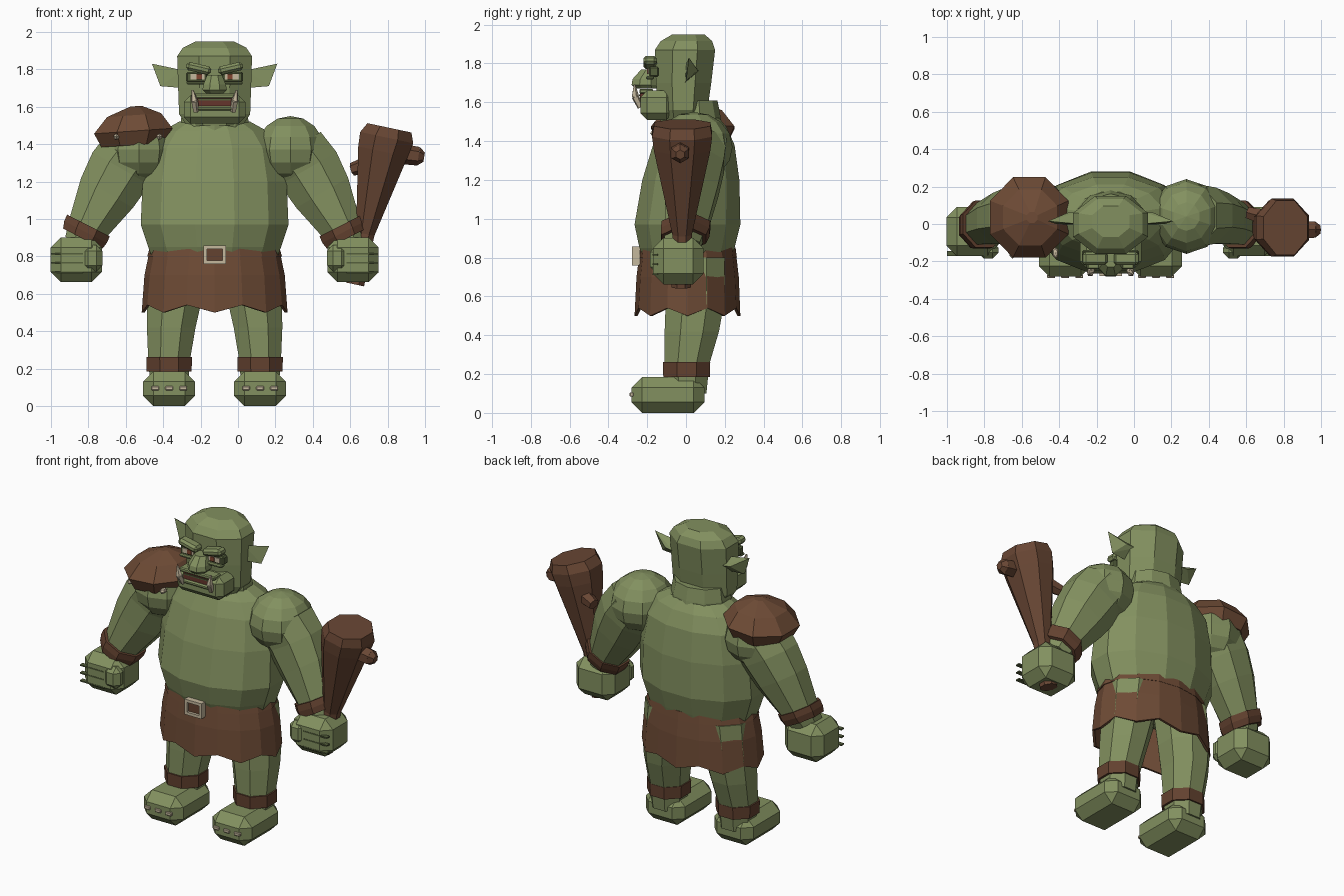
import bpy, bmesh, math
from mathutils import Vector, Matrix

if "Cube" in bpy.data.objects:
    bpy.data.objects.remove(bpy.data.objects["Cube"])

CX = -0.125  # body centre line


def material(name, rgb):
    m = bpy.data.materials.new(name)
    m.diffuse_color = (*rgb, 1)
    m.use_nodes = True
    m.node_tree.nodes["Principled BSDF"].inputs["Base Color"].default_value = m.diffuse_color
    return m


SKIN = material("green skin", (0.225, 0.28, 0.115))
CREASE = material("dark green crease", (0.09, 0.115, 0.045))
LEATHER = material("brown leather", (0.155, 0.07, 0.036))
STRAP = material("dark brown strap", (0.125, 0.054, 0.029))
WOOD = material("club wood", (0.14, 0.062, 0.034))
BONE = material("pale bone", (0.56, 0.48, 0.34))
MOUTH = material("dark red mouth", (0.13, 0.035, 0.025))
EYE = material("red brown iris", (0.22, 0.06, 0.03))


def finish(name, bm, mat):
    bmesh.ops.recalc_face_normals(bm, faces=bm.faces[:])
    me = bpy.data.meshes.new(name)
    bm.to_mesh(me)
    bm.free()
    me.materials.append(mat)
    ob = bpy.data.objects.new(name, me)
    bpy.context.collection.objects.link(ob)
    return ob


def loft(name, rings, n, mat, tilt=0, half=True, caps=True, zigzag=0):
    """Rings are (x, y, z, rx, ry); tilt turns every ring about the y axis."""
    bm = bmesh.new()
    loops = []
    t = math.radians(tilt)
    k = 1 / math.cos(math.pi / n) if half else 1
    for i, (x, y, z, rx, ry) in enumerate(rings):
        loop = []
        for j in range(n):
            a = math.tau * (j + (0.5 if half else 0)) / n
            u, v = rx * k * math.cos(a), ry * k * math.sin(a)
            dz = zigzag * (j % 2) if i == 0 else 0
            loop.append(bm.verts.new((x + u * math.cos(t), y + v, z + u * math.sin(t) + dz)))
        loops.append(loop)
    for a, b in zip(loops, loops[1:]):
        for j in range(n):
            bm.faces.new((a[j], a[(j + 1) % n], b[(j + 1) % n], b[j]))
    if caps:
        bm.faces.new(loops[0])
        bm.faces.new(loops[-1])
    return finish(name, bm, mat)


def span(z, hw, y0, y1, x=CX):
    """Horizontal ring from half width and front / back limits."""
    return (x, (y0 + y1) / 2, z, hw, (y1 - y0) / 2)


def box(name, c, size, mat, bevel=0, roll=0):
    bm = bmesh.new()
    bmesh.ops.create_cube(bm, size=1, matrix=Matrix.Diagonal((*size, 1)))
    if bevel:
        bmesh.ops.bevel(bm, geom=bm.edges[:], offset=bevel, segments=1, affect='EDGES')
    bm.transform(Matrix.Translation(c) @ Matrix.Rotation(math.radians(roll), 4, 'Y'))
    return finish(name, bm, mat)


def ball(name, c, r, mat, u=8, v=6):
    bm = bmesh.new()
    bmesh.ops.create_uvsphere(bm, u_segments=u, v_segments=v, radius=1,
                              matrix=Matrix.Translation(c) @ Matrix.Diagonal((*r, 1)))
    return finish(name, bm, mat)


def cone(name, a, b, r1, r2, mat, n=5):
    a, b = Vector(a), Vector(b)
    d = b - a
    m = Matrix.Translation((a + b) / 2) @ d.to_track_quat('Z', 'Y').to_matrix().to_4x4()
    bm = bmesh.new()
    bmesh.ops.create_cone(bm, cap_ends=True, segments=n, radius1=r1, radius2=r2,
                          depth=d.length, matrix=m)
    return finish(name, bm, mat)


# Torso and neck
loft("torso", [span(.78, .33, -.21, .23), span(.85, .355, -.24, .25), span(.97, .395, -.265, .28),
               span(1.2, .385, -.225, .275), span(1.38, .35, -.17, .25),
               span(1.47, .28, -.13, .21), span(1.52, .19, -.10, .17)], 12, SKIN)
loft("neck", [span(1.46, .185, -.12, .18), span(1.53, .18, -.12, .17),
              span(1.61, .165, -.11, .155)], 10, SKIN)

# Skirt with ragged hem, belt and buckle
skirt = loft("skirt", [span(.50, .39, -.265, .28), span(.70, .375, -.255, .272),
                       span(.82, .35, -.24, .258)], 16, LEATHER, half=False, caps=False, zigzag=.04)
skirt.modifiers.new("thickness", 'SOLIDIFY').thickness = 0.015
loft("belt", [span(.80, .36, -.245, .262), span(.853, .345, -.238, .255)], 16, LEATHER, half=False)
for dz in (-.04, .04):
    box("buckle_bar", (CX, -.257, .808 + dz), (.12, .04, .018), BONE)
for dx in (-.051, .051):
    box("buckle_side", (CX + dx, -.257, .808), (.018, .04, .09), BONE)
box("buckle_plate", (CX, -.245, .808), (.09, .03, .07), STRAP)

# Head, jaw, mouth and nose
loft("head", [span(1.50, .15, -.13, .10), span(1.56, .19, -.14, .11), span(1.70, .195, -.155, .13),
              span(1.87, .2, -.16, .15), span(1.915, .17, -.13, .135),
              span(1.95, .10, -.07, .095)], 8, SKIN)
box("jaw", (CX, -.15, 1.585), (.33, .17, .15), SKIN, .035)
box("upper_lip", (CX, -.205, 1.657), (.25, .07, .025), SKIN, .006)
box("lower_lip", (CX, -.215, 1.592), (.22, .065, .026), SKIN, .008)
box("mouth", (CX, -.205, 1.625), (.19, .065, .04), MOUTH)
box("mouth_line", (CX, -.24, 1.637), (.17, .006, .008), CREASE)
loft("nose", [span(1.67, .045, -.26, -.14), span(1.69, .065, -.28, -.14), span(1.72, .06, -.275, -.14),
              span(1.77, .04, -.23, -.14)], 8, SKIN)

# Club
loft("club", [(.625, -.025, .65, .05, .05), (.68, -.02, .92, .05, .05), (.775, -.02, 1.36, .135, .145),
              (.795, -.02, 1.435, .145, .155), (.81, -.02, 1.487, .12, .145)], 8, WOOD, tilt=-12)
cone("club_knob", (.86, -.03, 1.35), (.965, -.03, 1.335), .055, .05, WOOD, 6)
cone("club_knob_tip", (.965, -.03, 1.335), (.995, -.03, 1.33), .05, .025, WOOD, 6)
cone("club_knob", (.72, .03, 1.30), (.61, .06, 1.265), .05, .035, WOOD, 6)

# Pauldron with studs
loft("pauldron", [(-.56, .035, 1.395, .17, .18), (-.56, .035, 1.47, .21, .215),
                  (-.555, .035, 1.555, .145, .15), (-.545, .035, 1.603, .03, .03)], 8, LEATHER, tilt=4)
for x in (-.65, -.42):
    ball("stud", (x, -.155, 1.44), (.017, .03, .017), BONE, 6, 4)

for s in (-1, 1):
    X = lambda d: CX + s * d

    # Face details: brow, eye, tusk, ear
    box("brow", (X(.085), -.185, 1.805), (.135, .07, .045), SKIN, .014, -13 * s)
    box("eye_socket", (X(.095), -.165, 1.758), (.115, .05, .055), CREASE, .008)
    box("eye_bag", (X(.095), -.185, 1.727), (.11, .04, .018), SKIN, .006)
    box("eye_white", (X(.092), -.192, 1.76), (.075, .008, .028), BONE)
    box("iris", (X(.082), -.197, 1.76), (.028, .006, .028), EYE)
    cone("tusk", (X(.10), -.235, 1.575), (X(.108), -.262, 1.63), .016, .02, BONE)
    cone("tusk_tip", (X(.108), -.262, 1.63), (X(.118), -.265, 1.69), .02, .005, BONE)
    bm = bmesh.new()
    pts = [(.17, .0, 1.795), (.17, .065, 1.76), (.17, -.005, 1.70), (.29, .0, 1.71), (.335, .015, 1.83),
           (.23, .06, 1.765)]
    for x, y, z in pts:
        bm.verts.new((X(x), y, z))
    bmesh.ops.convex_hull(bm, input=bm.verts[:])
    finish("ear", bm, SKIN)

    # Shoulder, arm, wrist strap
    ball("shoulder", (X(.405), .04, 1.37), (.19, .20, .18), SKIN, 10, 8)
    loft("arm", [(X(.42), .045, 1.38, .17, .165), (X(.50), .045, 1.27, .175, .15),
                 (X(.575), .03, 1.14, .16, .135), (X(.68), 0, .95, .11, .11),
                 (X(.72), -.02, .86, .09, .09)], 8, SKIN, tilt=30 * s)
    loft("wrist_strap", [(X(.675), 0, .965, .128, .125), (X(.69), -.005, .93, .128, .125),
                         (X(.705), -.012, .895, .118, .115)], 8, STRAP, tilt=27 * s)

    # Hand, thumb and finger creases
    box("hand", (X(.74), -.04, .782), (.275, .26, .24), SKIN, .055)
    box("thumb", (X(.655), -.14, .79), (.11, .09, .14), SKIN, .032)
    for z in (.815, .765, .715):
        box("finger_crease", (X(.79), -.158, z), (.17, .028, .008), CREASE)

    # Leg, ankle strap, foot and toenails
    loft("leg", [(X(.243), .005, .10, .10, .10), (X(.243), .005, .25, .112, .115),
                 (X(.232), .03, .42, .13, .14), (X(.215), .045, .56, .145, .15),
                 (X(.19), .04, .80, .15, .16)], 8, SKIN)
    loft("ankle_strap", [(X(.243), .003, .185, .12, .12), (X(.243), .003, .262, .122, .122)], 8, STRAP)
    box("foot", (X(.243), -.093, .0925), (.278, .375, .185), SKIN, .055)
    for dx in (-.075, 0, .075):
        box("toenail", (X(.243) + dx, -.28, .095), (.042, .02, .022), BONE, .004)
